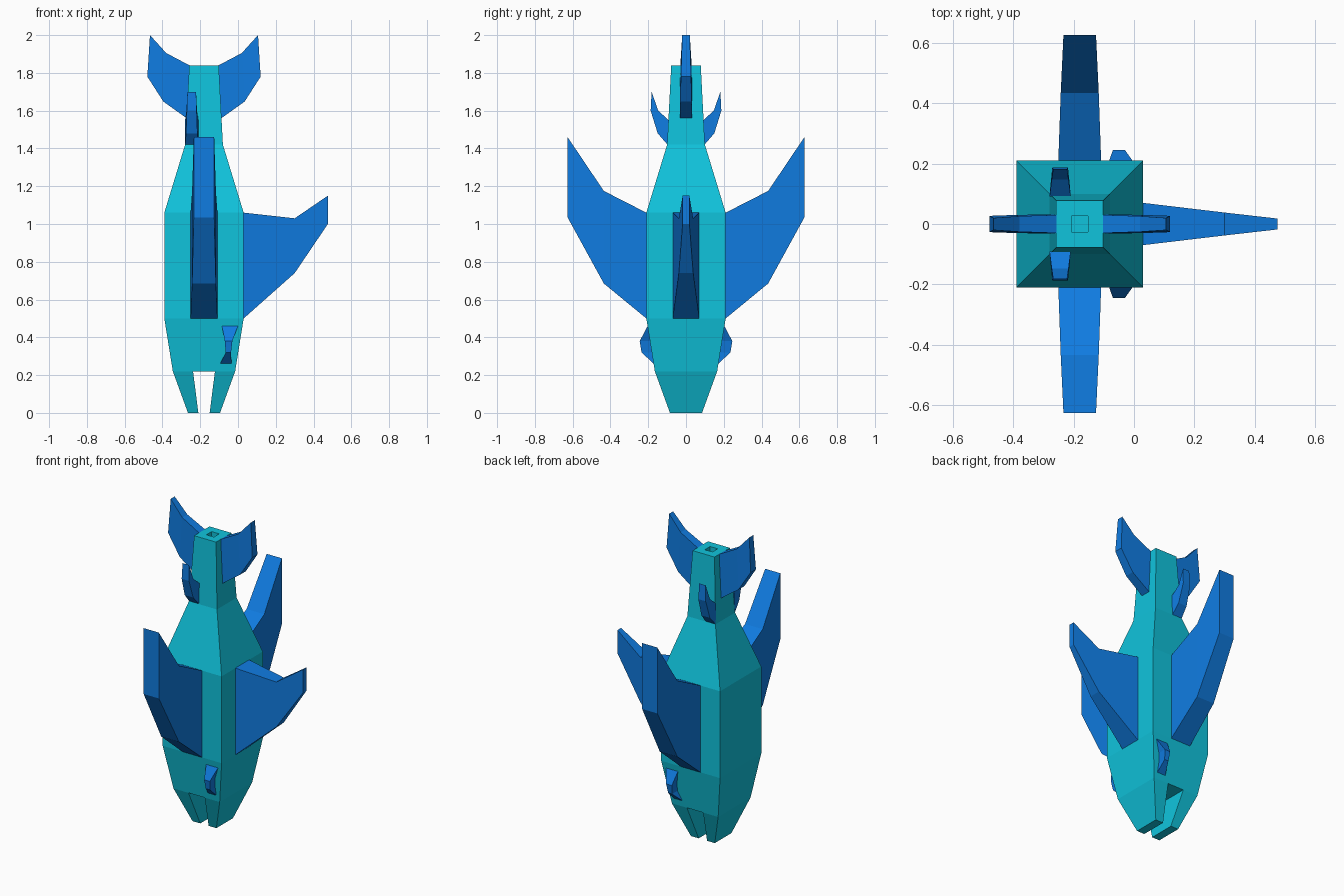
import bpy, bmesh

if "Cube" in bpy.data.objects:
    bpy.data.objects.remove(bpy.data.objects["Cube"])

CX = -0.18  # the body axis; every part is modelled around it


def material(name, color):
    m = bpy.data.materials.new(name)
    m.diffuse_color = (*color, 1)
    m.use_nodes = True
    m.node_tree.nodes["Principled BSDF"].inputs["Base Color"].default_value = m.diffuse_color
    return m


TEAL = material("teal", (0.005, 0.55, 0.72))
BLUE = material("blue", (0.005, 0.2, 0.75))


def loft(name, rings, mat, mirror=None):
    """Skin four-cornered rings, cap both ends, optionally mirror on an axis."""
    bm = bmesh.new()
    loops = [[bm.verts.new(p) for p in ring] for ring in rings]
    for a, b in zip(loops, loops[1:]):
        for i in range(4):
            j = (i + 1) % 4
            bm.faces.new((a[i], a[j], b[j], b[i]))
    bm.faces.new(loops[0])
    bm.faces.new(loops[-1])
    bmesh.ops.recalc_face_normals(bm, faces=bm.faces)
    mesh = bpy.data.meshes.new(name)
    bm.to_mesh(mesh)
    bm.free()
    mesh.materials.append(mat)
    ob = bpy.data.objects.new(name, mesh)
    bpy.context.collection.objects.link(ob)
    ob.location.x = CX
    if mirror:
        mod = ob.modifiers.new("mirror", 'MIRROR')
        mod.use_axis = [axis == mirror for axis in "xyz"]
        mod.use_mirror_merge = False
    return ob


def box_ring(x0, x1, y, z):
    return [(x0, -y, z), (x1, -y, z), (x1, y, z), (x0, y, z)]


def fin(name, stations, axis, mirror=None, centre=0.0):
    """Station: (out, z, half thickness) of lower edge, then of upper edge."""
    rings = []
    for lo, zl, tl, hi, zh, th in stations:
        ring = [(lo, -tl, zl), (lo, tl, zl), (hi, th, zh), (hi, -th, zh)]
        if axis == "y":
            ring = [(centre + t, out, z) for out, t, z in ring]
        rings.append(ring)
    return loft(name, rings, BLUE, mirror)


# body with a small square recess in the tail end
body = [(0.165, 0.22), (0.21, 0.5), (0.21, 1.06), (0.1, 1.42),
        (0.078, 1.84), (0.027, 1.84), (0.027, 1.79)]
loft("body", [box_ring(-r, r, r, z) for r, z in body], TEAL)

# pair of jaws
loft("jaws", [box_ring(0.03, 0.085, 0.085, 0),
              box_ring(0.058, 0.165, 0.165, 0.22)], TEAL, "x")

# large side fins
fin("side_fins", [(0.21, 0.5, 0.071, 0.21, 1.06, 0.071),
                  (0.435, 0.685, 0.063, 0.435, 1.175, 0.063),
                  (0.627, 1.035, 0.054, 0.627, 1.46, 0.054)], "y", "y")

# single back fin
fin("back_fin", [(0.21, 0.5, 0.07, 0.21, 1.06, 0.07),
                 (0.48, 0.74, 0.038, 0.48, 1.03, 0.038),
                 (0.656, 1.0, 0.018, 0.656, 1.15, 0.018)], "x")

# forked tail
fin("tail_fins", [(0.092, 1.56, 0.032, 0.077, 1.84, 0.03),
                  (0.215, 1.648, 0.03, 0.2, 1.905, 0.026),
                  (0.3, 1.78, 0.027, 0.286, 2.0, 0.02)], "x", "x")

# small rear fins on the belly side
fin("rear_fins", [(0.098, 1.42, 0.035, 0.092, 1.55, 0.035),
                  (0.15, 1.48, 0.03, 0.147, 1.6, 0.028),
                  (0.187, 1.6, 0.026, 0.182, 1.7, 0.023)],
    "y", "y", centre=-0.065)

# gill bumps beside the head
gill = [(-0.095, -0.035, 0.171, 0.26), (-0.065, -0.037, 0.235, 0.32),
        (-0.07, -0.03, 0.245, 0.38), (-0.085, 0.0, 0.203, 0.46)]
loft("gills", [[(a - CX, 0.15, z), (b - CX, 0.15, z),
                (b - CX, y, z), (a - CX, y, z)] for a, b, y, z in gill], BLUE, "y")
